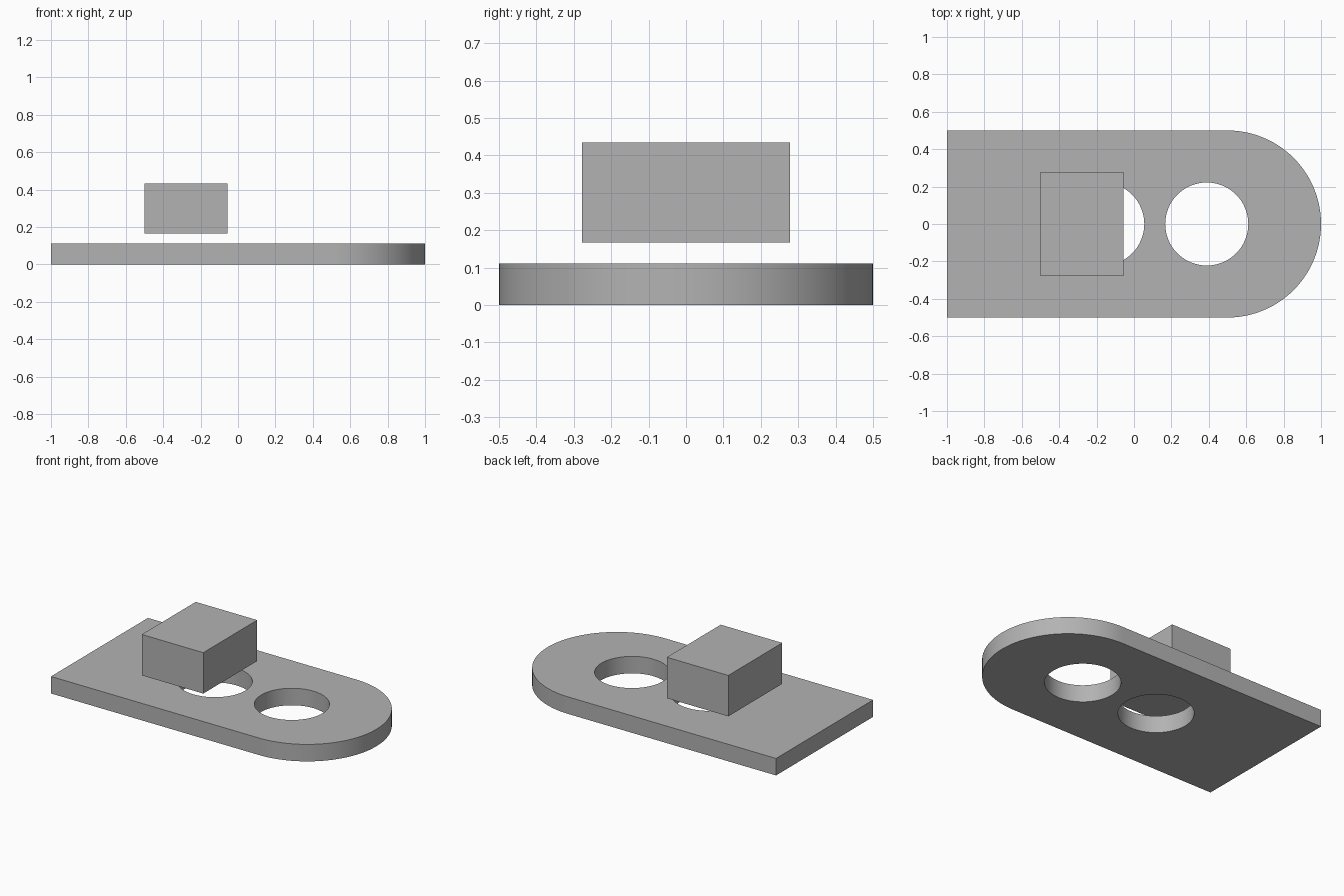
import bpy
import bmesh
from math import cos, sin, pi, radians

default = bpy.data.objects.get("Cube")
if default:
    bpy.data.objects.remove(default, do_unlink=True)

THICK = 0.111
HOLE_RADIUS = 0.222

# Single plain grey
grey = bpy.data.materials.new("plain grey")
grey.use_nodes = True
colour = (0.45, 0.45, 0.45, 1)
grey.diffuse_color = colour
grey.node_tree.nodes["Principled BSDF"].inputs["Base Color"].default_value = colour


def prism(name, outline, z0, z1):
    """Extrude a closed xy outline from z0 up to z1."""
    bm = bmesh.new()
    base = bm.faces.new([bm.verts.new((x, y, z0)) for x, y in outline])
    top = bmesh.ops.extrude_face_region(bm, geom=[base])["geom"]
    verts = [v for v in top if isinstance(v, bmesh.types.BMVert)]
    bmesh.ops.translate(bm, verts=verts, vec=(0, 0, z1 - z0))
    bmesh.ops.recalc_face_normals(bm, faces=bm.faces)
    mesh = bpy.data.meshes.new(name)
    bm.to_mesh(mesh)
    bm.free()
    mesh.materials.append(grey)
    obj = bpy.data.objects.new(name, mesh)
    bpy.context.collection.objects.link(obj)
    return obj


def arc(cx, radius, start, end, steps):
    angles = [start + (end - start) * i / steps for i in range(steps + 1)]
    return [(cx + radius * cos(a), radius * sin(a)) for a in angles]


# Base plate: square at one end, fully rounded at the other
outline = [(-1, 0.5), (-1, -0.5)] + arc(0.5, 0.5, -pi / 2, pi / 2, 48)
plate = prism("base_plate", outline, 0, THICK)

# Two round through holes
for x in (-0.167, 0.389):
    circle = arc(x, HOLE_RADIUS, 0, 2 * pi, 64)[:-1]
    cutter = prism("hole_cutter", circle, -0.1, THICK + 0.1)
    cutter.hide_render = True
    cut = plate.modifiers.new("hole", 'BOOLEAN')
    cut.operation = 'DIFFERENCE'
    cut.solver = 'EXACT'
    cut.object = cutter
    bpy.context.view_layer.objects.active = plate
    bpy.ops.object.modifier_apply(modifier=cut.name)
    bpy.data.objects.remove(cutter, do_unlink=True)

# Smooth the round walls, keep the rims sharp
bpy.ops.object.select_all(action='DESELECT')
plate.select_set(True)
bpy.context.view_layer.objects.active = plate
bpy.ops.object.shade_smooth_by_angle(angle=radians(30))

# Rectangular block hovering over the plate
corners = [(-0.5, -0.278), (-0.056, -0.278), (-0.056, 0.278), (-0.5, 0.278)]
prism("floating_block", corners, 0.167, 0.434)
